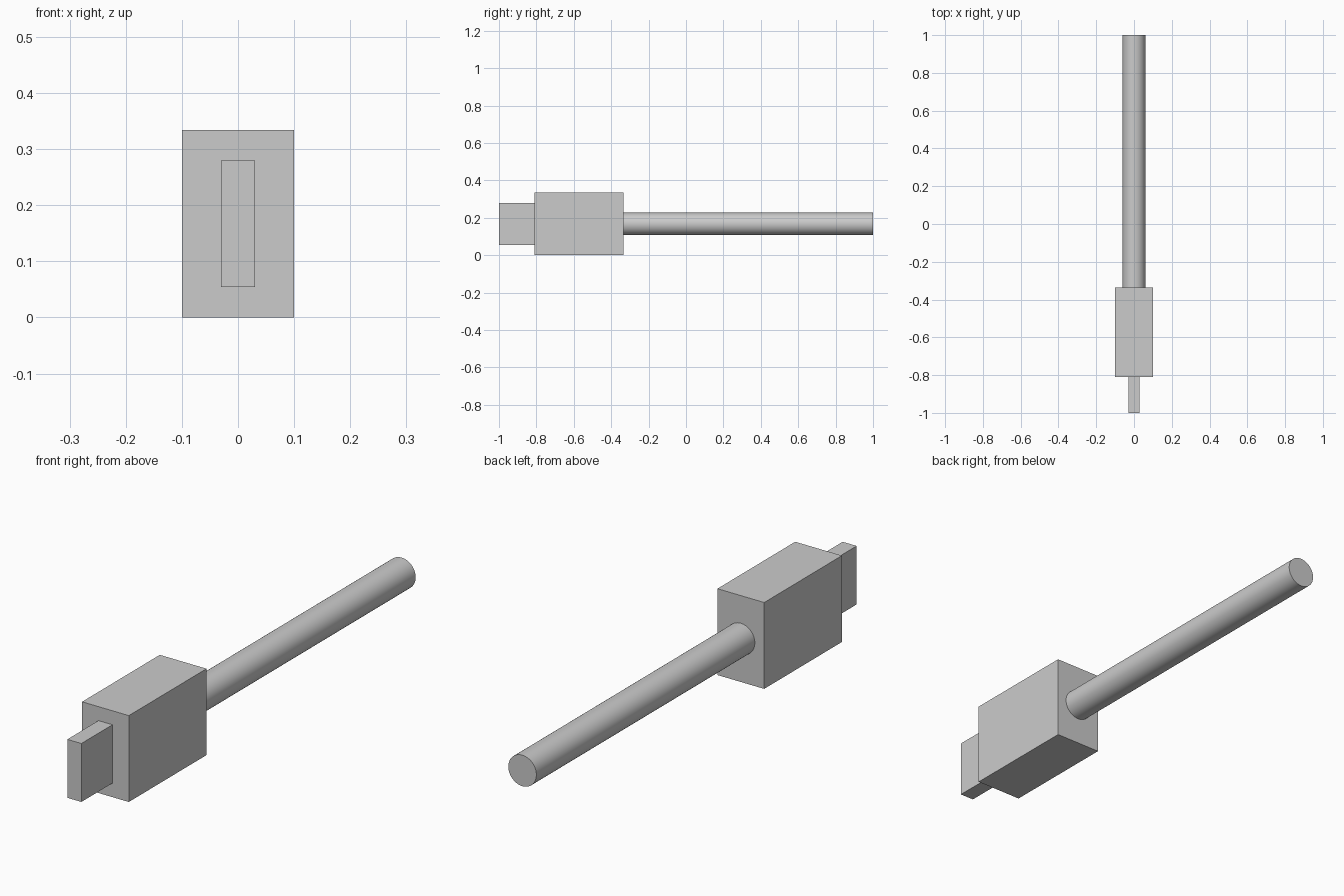
import bpy
from math import pi

if "Cube" in bpy.data.objects:
    bpy.data.objects.remove(bpy.data.objects["Cube"])

MID_Z = 0.167  # shared centre height of all parts


def box(name, half_x, y0, y1, z0, z1):
    bpy.ops.mesh.primitive_cube_add(size=1, location=(0, (y0 + y1) / 2, (z0 + z1) / 2))
    ob = bpy.context.object
    ob.name = name
    ob.scale = (2 * half_x, y1 - y0, z1 - z0)
    bpy.ops.object.transform_apply(location=False, rotation=False, scale=True)
    return ob


# Plug housing
box("plug_body", 0.10, -0.81, -0.335, 0.0, 2 * MID_Z)

# Flat connector tab at the front
box("connector_tab", 0.03, -1.0, -0.81, MID_Z - 0.113, MID_Z + 0.113)

# Round cable running out of the back
y0, y1 = -0.335, 1.0
bpy.ops.mesh.primitive_cylinder_add(vertices=48, radius=0.06, depth=y1 - y0,
                                    location=(0, (y0 + y1) / 2, MID_Z),
                                    rotation=(pi / 2, 0, 0))
bpy.context.object.name = "cable"
bpy.ops.object.shade_smooth_by_angle()
